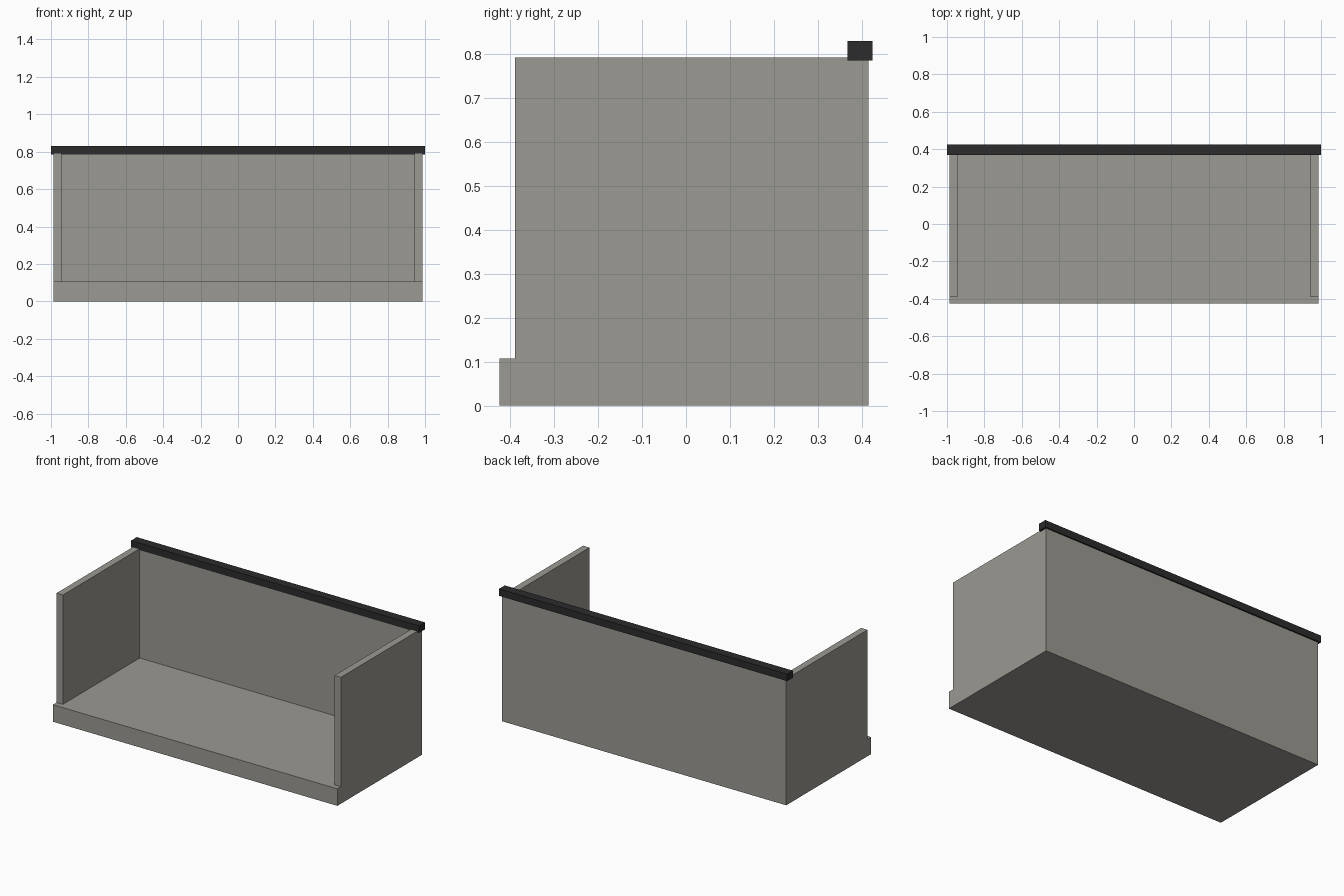
import bpy
import bmesh
from mathutils import Vector

if "Cube" in bpy.data.objects:
    bpy.data.objects.remove(bpy.data.objects["Cube"], do_unlink=True)


def material(name, color):
    mat = bpy.data.materials.new(name)
    mat.use_nodes = True
    mat.diffuse_color = color
    mat.node_tree.nodes["Principled BSDF"].inputs["Base Color"].default_value = color
    return mat


def box(name, low, high, mat):
    """Axis-aligned box between two corners."""
    low, high = Vector(low), Vector(high)
    bm = bmesh.new()
    bmesh.ops.create_cube(bm, size=1)
    bmesh.ops.scale(bm, vec=high - low, verts=bm.verts)
    mesh = bpy.data.meshes.new(name)
    bm.to_mesh(mesh)
    bm.free()
    mesh.materials.append(mat)
    obj = bpy.data.objects.new(name, mesh)
    obj.location = (low + high) / 2
    bpy.context.collection.objects.link(obj)
    return obj


stone = material("warm grey", (0.328, 0.319, 0.288, 1))
dark = material("charcoal", (0.025, 0.025, 0.027, 1))

HALF = 0.987      # half width of the body
INNER = 0.943     # inner face of the side walls
BACK = 0.416      # rear face
BACK_IN = 0.372   # inner face of the back wall
FLOOR = 0.107     # top of the base slab
TOP = 0.793       # top of the walls

# Base slab with a lip at the front
box("base_slab", (-HALF, -0.425, 0), (HALF, BACK, FLOOR), stone)

# Walls
box("back_wall", (-INNER, BACK_IN, FLOOR), (INNER, BACK, TOP), stone)
box("left_wall", (INNER, -0.39, FLOOR), (HALF, BACK, TOP), stone)
box("right_wall", (-HALF, -0.39, FLOOR), (-INNER, BACK, TOP), stone)

# Dark rail capping the back wall
box("back_rail", (-1, 0.368, 0.786), (1, 0.425, 0.83), dark)
